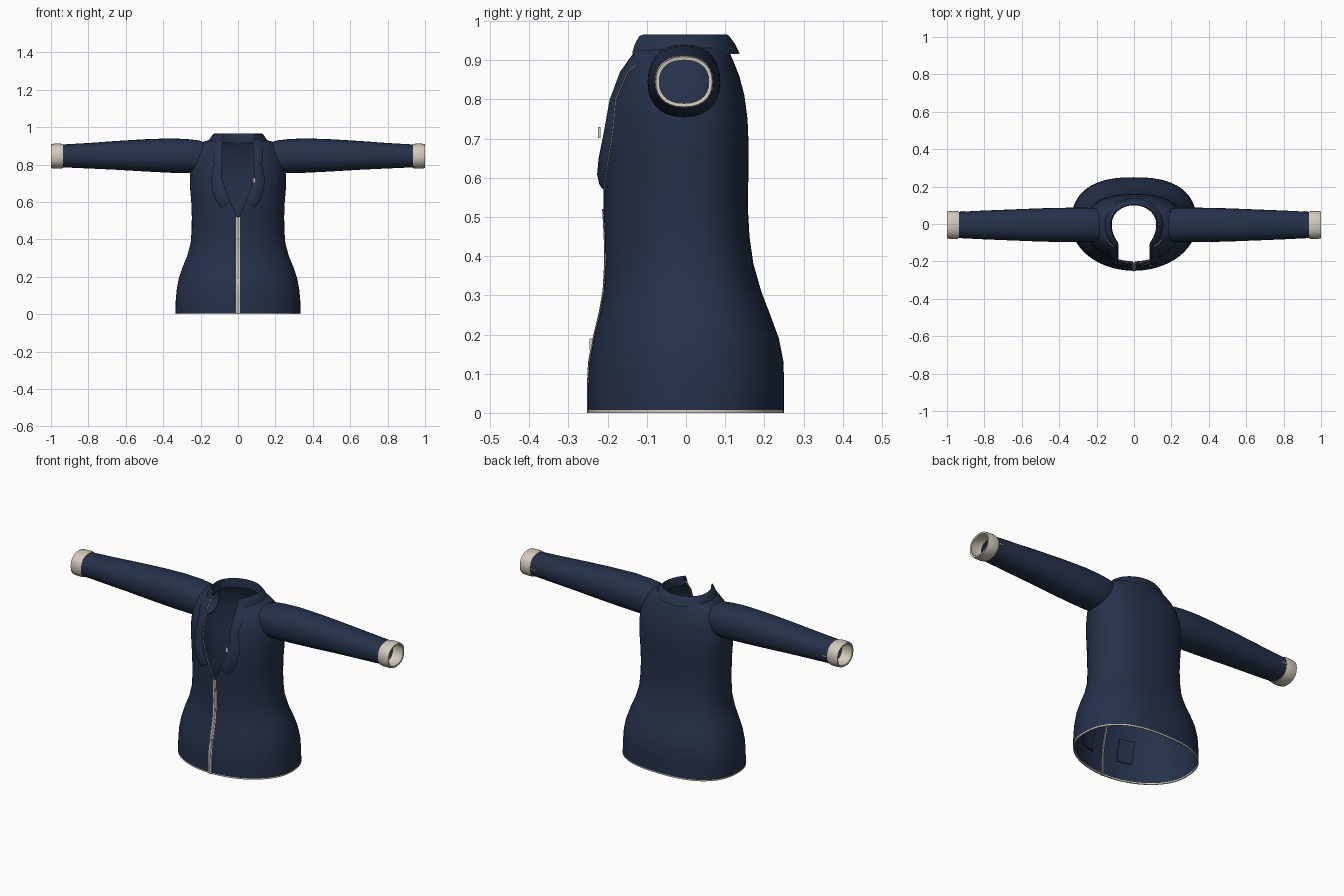
import bpy
from math import sin, cos, asin, pi

if "Cube" in bpy.data.objects:
    bpy.data.objects.remove(bpy.data.objects["Cube"], do_unlink=True)


def material(name, rgb, rough=0.8):
    m = bpy.data.materials.new(name)
    m.use_nodes = True
    m.diffuse_color = (*rgb, 1)
    bsdf = m.node_tree.nodes["Principled BSDF"]
    bsdf.inputs["Base Color"].default_value = (*rgb, 1)
    bsdf.inputs["Roughness"].default_value = rough
    return m


NAVY = material("navy cloth", (0.018, 0.031, 0.068))
CREAM = material("cream trim", (0.66, 0.60, 0.50))
GREY = material("zip grey", (0.22, 0.21, 0.19), 0.5)


def table(rows, v):
    """Linear look-up of a row by its first value."""
    if v <= rows[0][0]:
        return rows[0][1:]
    for p, q in zip(rows, rows[1:]):
        if v <= q[0]:
            f = (v - p[0]) / (q[0] - p[0])
            return tuple(a + (b - a) * f for a, b in zip(p[1:], q[1:]))
    return rows[-1][1:]


def sheet(name, grid, mats, closed=False, thick=0.0, mirror=False, rule=None):
    """Skin a grid of points, then thicken inwards with a trim-coloured rim."""
    n = len(grid[0])
    verts = [p for row in grid for p in row]
    faces = []
    for i in range(len(grid) - 1):
        for j in range(n if closed else n - 1):
            k = (j + 1) % n
            faces.append((i * n + j, i * n + k, (i + 1) * n + k, (i + 1) * n + j))
    me = bpy.data.meshes.new(name)
    me.from_pydata(verts, [], faces)
    for m in mats:
        me.materials.append(m)
    if rule:
        for f in me.polygons:
            f.material_index = rule(f.center)
    ob = bpy.data.objects.new(name, me)
    bpy.context.collection.objects.link(ob)
    bpy.ops.object.select_all(action='DESELECT')
    bpy.context.view_layer.objects.active = ob
    ob.select_set(True)
    if thick:
        s = ob.modifiers.new("thickness", 'SOLIDIFY')
        s.thickness, s.offset = thick, -1
        s.material_offset_rim = len(mats) - 1
        bpy.ops.object.modifier_apply(modifier=s.name)
    if mirror:
        m = ob.modifiers.new("mirror", 'MIRROR')
        m.use_mirror_merge = False
        bpy.ops.object.modifier_apply(modifier=m.name)
    bpy.ops.object.shade_smooth_by_angle(angle=0.7)
    return ob


# Body outline: height, half width, front depth, back depth
BODY = [(0, .335, .25, .25), (.007, .335, .25, .25), (.07, .333, .25, .25),
        (.13, .328, .247, .249), (.19, .317, .236, .237), (.25, .297, .221, .215),
        (.31, .272, .210, .192), (.38, .253, .206, .172), (.45, .248, .207, .162),
        (.52, .247, .211, .158), (.60, .250, .213, .159), (.68, .257, .211, .160),
        (.75, .258, .204, .157), (.81, .252, .194, .149), (.86, .236, .177, .136),
        (.90, .212, .157, .120), (.922, .185, .142, .110), (.932, .15, .13, .105)]
# Half width of the front opening by height
OPENING = [(0, .006), (.52, .006), (.60, .04), (.66, .065), (.72, .085), (.93, .085)]
BACK_N = 2.5


def opening(z):
    return table(OPENING, z)[0]


def front_y(x, z):
    a, b, _ = table(BODY, z)
    return -b * max(0, 1 - (x / a) ** 2) ** 0.5


def body_row(z, cols=56):
    a, f, b = table(BODY, z)
    t0 = asin(opening(z) / a)
    row = []
    for j in range(cols + 1):
        t = t0 + (2 * pi - 2 * t0) * j / cols
        s, c = sin(t), cos(t)
        if c >= 0:
            row.append((a * s, -f * c, z))
        else:
            e = 2 / BACK_N
            row.append((a * abs(s) ** e * (1 if s > 0 else -1), b * abs(c) ** e, z))
    return row


# Jacket body with cream hem and cream opening edges
heights = sorted({r[0] for r in BODY} | {r[0] for r in OPENING[1:5]})
sheet("jacket_body", [body_row(z) for z in heights], [NAVY, CREAM], thick=.006,
      rule=lambda c: 1 if c.z < .006 else 0)


# Fold-over collar, open at the front
def collar_row(rx, f, b, z, cols=40):
    t0 = asin(.086 / rx)
    row = []
    for j in range(cols + 1):
        t = t0 + (2 * pi - 2 * t0) * j / cols
        row.append((rx * sin(t), -(f if cos(t) > 0 else b) * cos(t), z))
    return row


COLLAR = [(.162, .162, .137, .918), (.150, .160, .126, .94), (.134, .155, .110, .962),
          (.126, .150, .104, .965), (.121, .146, .101, .955), (.119, .142, .100, .915)]
sheet("collar", [collar_row(*r) for r in COLLAR], [NAVY, CREAM], thick=.004)

# Folded-back lapels: height, outer edge, lift from the body
LAPEL = [(.57, .09, .012), (.60, .115, .020), (.65, .135, .022), (.72, .145, .018),
         (.80, .128, .012), (.87, .135, .010), (.925, .145, .010)]
grid = []
for z, outer, lift in LAPEL:
    row = []
    for j in range(7):
        f = j / 6
        zz = z + (.03 * (1 - f) if z < .58 else .012 * (1 - f) if z < .61 else 0)
        x = opening(zz) + (outer - opening(zz)) * f
        row.append((x, front_y(x, zz) - .004 - lift * sin(pi * (.15 + .6 * f)), zz))
    grid.append(row)
sheet("lapels", grid, [NAVY, CREAM], thick=.004, mirror=True)


# Sleeves and cuffs: distance out, centre height, half height, half depth
def arm_row(x, zc, rz, ry, n=28):
    def p(v):
        return abs(v) ** .88 * (1 if v > 0 else -1)
    return [(x, -.005 + ry * p(cos(2 * pi * j / n)), zc + rz * p(sin(2 * pi * j / n)))
            for j in range(n)]


SLEEVE = [(.17, .843, .074, .082), (.21, .843, .086, .090), (.27, .845, .091, .093),
          (.36, .848, .092, .092), (.50, .849, .086, .089), (.65, .849, .077, .083),
          (.80, .847, .068, .077), (.94, .846, .061, .070)]
CUFF = [(.935, .845, .064, .072), (.95, .845, .067, .075),
        (.98, .845, .067, .075), (1.0, .845, .064, .072)]
sheet("sleeves", [arm_row(*r) for r in SLEEVE], [NAVY], True, .004, True)
sheet("cuffs", [arm_row(*r) for r in CUFF], [CREAM], True, .009, True)


# Front zip: two cream tapes with a grey row of teeth between
def strip(name, x0, x1, lift, mat, mirror):
    zs = [.52 * i / 20 for i in range(21)]
    sheet(name, [[(x, front_y(x, z) - lift, z) for x in (x0, x1)] for z in zs],
          [mat], thick=.003, mirror=mirror)


strip("zip_tapes", .004, .010, .002, CREAM, True)
strip("zip_teeth", -.004, .004, .003, GREY, False)


def block(name, loc, size, mat):
    bpy.ops.mesh.primitive_cube_add(size=1, location=loc)
    ob = bpy.context.object
    ob.name, ob.scale = name, size
    ob.data.materials.append(mat)


# Zip pulls
block("zip_slider", (0, front_y(0, .175) - .004, .175), (.012, .006, .03), CREAM)
block("zip_pull", (.086, front_y(.086, .715) - .026, .715), (.014, .006, .028), CREAM)

# Cuff buttons on the back of each sleeve, and pockets inside the front
for side, label in ((1, "left"), (-1, "right")):
    for k in (0, 1):
        block(f"{label}_cuff_button", (side * (.91 + .015 * k), .066, .845),
              (.007, .006, .007), CREAM)
    rows = []
    for z in (.10, .14, .18, .22):
        xs = sorted((side * .08, side * .11, side * .14, side * .16))
        rows.append([(x, front_y(x, z) + .012, z) for x in xs])
    sheet(f"{label}_inner_pocket", rows, [NAVY], thick=.005)
